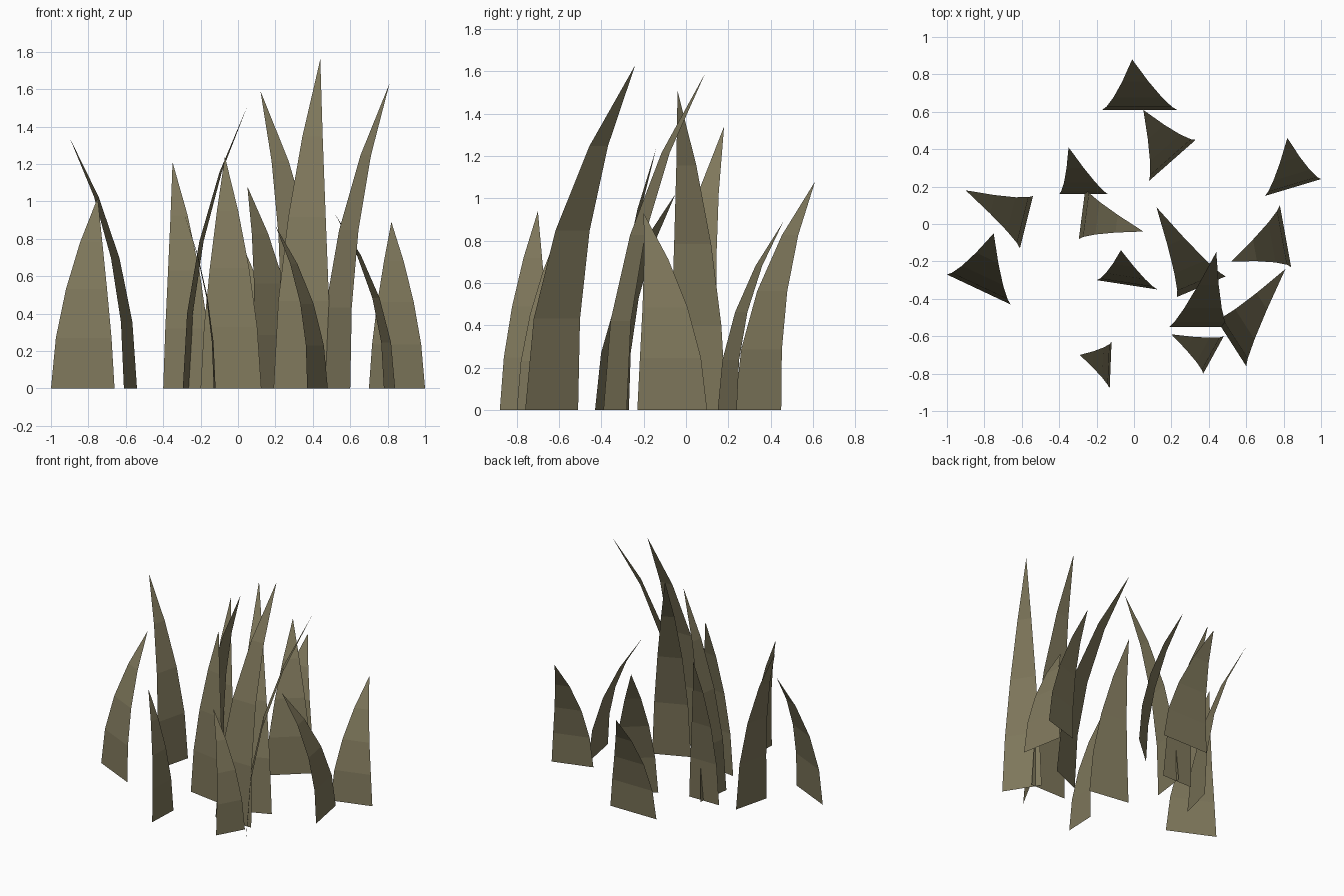
import bpy
import bmesh
from mathutils import Vector

cube = bpy.data.objects.get("Cube")
if cube:
    bpy.data.objects.remove(cube, do_unlink=True)

# Dry olive grass
olive = bpy.data.materials.new("dry_olive")
olive.use_nodes = True
olive.diffuse_color = (0.21, 0.185, 0.105, 1)
shader = next(n for n in olive.node_tree.nodes if n.type == "BSDF_PRINCIPLED")
shader.inputs["Base Color"].default_value = olive.diffuse_color
shader.inputs["Roughness"].default_value = 0.9

SEGMENTS = 4


def grass_blade(name, a, b, tip):
    """Flat blade rooted on the line a-b, bending over and tapering to the tip."""
    a, b, tip = Vector((*a, 0)), Vector((*b, 0)), Vector(tip)
    root, half = (a + b) / 2, (b - a) / 2
    lean = Vector((tip.x, tip.y, 0)) - root
    lean.z = 0
    if half.cross(Vector((0, 0, 1))).dot(lean) > 0:
        half = -half                       # keep the upper side facing out
    bm = bmesh.new()
    rows = []
    for i in range(SEGMENTS):
        t = i / SEGMENTS
        rise = tip.z * (t + 0.08 * t * (1 - t))
        centre = root + lean * t ** 2 + Vector((0, 0, rise))
        side = half * (1 - t ** 1.5)
        rows.append((bm.verts.new(centre - side), bm.verts.new(centre + side)))
    for low, high in zip(rows, rows[1:]):
        bm.faces.new((low[1], low[0], high[0], high[1]))
    bm.faces.new((rows[-1][1], rows[-1][0], bm.verts.new(tip)))
    bm.normal_update()
    if sum(f.normal.z * f.calc_area() for f in bm.faces) < 0:
        bmesh.ops.reverse_faces(bm, faces=bm.faces[:])
    mesh = bpy.data.meshes.new(name)
    bm.to_mesh(mesh)
    bm.free()
    mesh.materials.append(olive)
    obj = bpy.data.objects.new(name, mesh)
    bpy.context.collection.objects.link(obj)


# Root ends and tip of every blade in the tuft
blades = [
    ((-.17, .61), (.23, .61), (-.01, .88, .84)),
    ((.08, .23), (.33, .45), (.05, .61, 1.08)),
    ((-.40, .16), (-.14, .16), (-.35, .41, 1.21)),
    ((.70, .15), (1.0, .24), (.82, .46, .89)),
    ((-.61, -.13), (-.54, .15), (-.90, .18, 1.34)),
    ((-.295, -.08), (-.26, .19), (.05, -.04, 1.51)),
    ((-1.0, -.27), (-.66, -.43), (-.75, -.05, 1.02)),
    ((-.20, -.30), (.125, -.35), (-.07, -.14, 1.24)),
    ((.23, -.39), (.49, -.28), (.12, .09, 1.59)),
    ((.19, -.55), (.50, -.55), (.44, -.15, 1.76)),
    ((.60, -.76), (.44, -.51), (.81, -.24, 1.63)),
    ((.84, -.23), (.78, .10), (.52, -.20, .93)),
    ((.37, -.80), (.48, -.60), (.20, -.59, .87)),
    ((-.13, -.88), (-.12, -.63), (-.29, -.70, .94)),
]
for number, (a, b, tip) in enumerate(blades, 1):
    grass_blade(f"grass_blade_{number}", a, b, tip)
